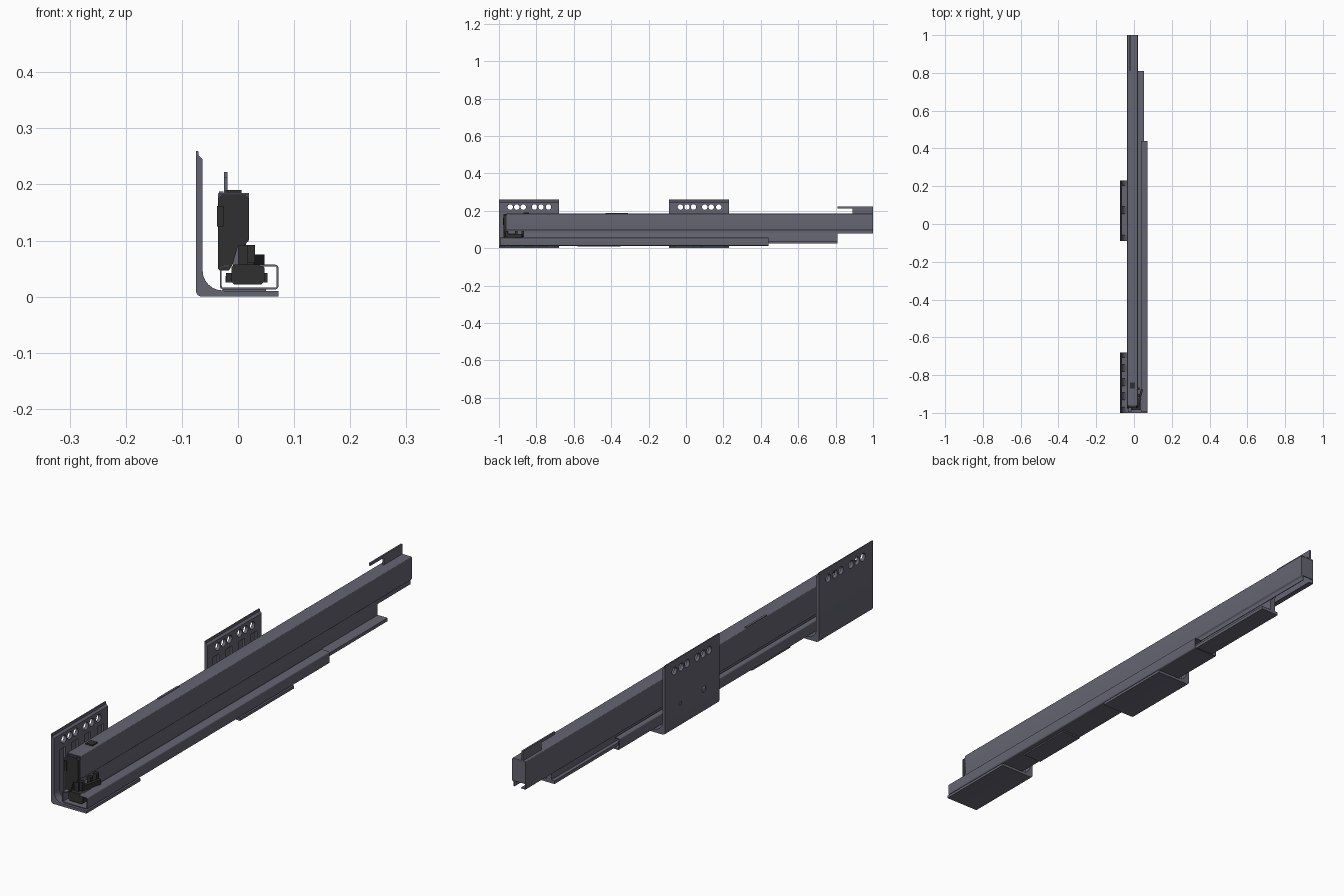
import bpy, bmesh, math
from mathutils import Vector, Matrix

if "Cube" in bpy.data.objects:
    bpy.data.objects.remove(bpy.data.objects["Cube"])

steel = bpy.data.materials.new("steel")
steel.diffuse_color = (0.13, 0.13, 0.17, 1)
steel.use_nodes = True
steel.node_tree.nodes["Principled BSDF"].inputs["Base Color"].default_value = steel.diffuse_color
black = bpy.data.materials.new("black_plastic")
black.diffuse_color = (0.03, 0.03, 0.03, 1)
black.use_nodes = True
black.node_tree.nodes["Principled BSDF"].inputs["Base Color"].default_value = black.diffuse_color


def finish(name, bm, mat):
    bmesh.ops.recalc_face_normals(bm, faces=bm.faces)
    me = bpy.data.meshes.new(name)
    bm.to_mesh(me)
    bm.free()
    me.materials.append(mat)
    ob = bpy.data.objects.new(name, me)
    bpy.context.collection.objects.link(ob)
    return ob


def extrude(name, pts, y0, y1, mat=steel):
    """Closed x-z profile swept along y."""
    bm = bmesh.new()
    f = bm.faces.new([bm.verts.new((x, y0, z)) for x, z in pts])
    g = bmesh.ops.extrude_face_region(bm, geom=[f])
    bmesh.ops.translate(bm, vec=(0, y1 - y0, 0),
                        verts=[v for v in g["geom"] if isinstance(v, bmesh.types.BMVert)])
    return finish(name, bm, mat)


def box(name, x, y, z, mat=steel):
    return extrude(name, [(x[0], z[0]), (x[1], z[0]), (x[1], z[1]), (x[0], z[1])], *y, mat)


def fillet(path, r, n=4):
    """Round the inner corners of an open path."""
    p = [Vector(q) for q in path]
    out = [p[0]]
    for a, b, c in zip(p, p[1:], p[2:]):
        s, e = b + (a - b).normalized() * r, b + (c - b).normalized() * r
        for i in range(n + 1):
            t = i / n
            out.append(s * (1 - t) ** 2 + b * 2 * t * (1 - t) + e * t * t)
    return out + [p[-1]]


def sheet(name, path, t, y0, y1, r=0.006):
    """Bent sheet metal: thicken a path to its left and sweep it."""
    p = fillet(path, r)
    inner = []
    for i, q in enumerate(p):
        d = (p[min(i + 1, len(p) - 1)] - p[max(i - 1, 0)]).normalized()
        inner.append(q + Vector((-d.y, d.x)) * t)
    return extrude(name, [tuple(q) for q in p + inner[::-1]], y0, y1)


# mounting brackets with hole rows, ribs and curved gussets
def bracket(name, y0, extra=()):
    y1 = y0 + 0.32
    ob = extrude(name, [(-.075, .26), (-.071, .26), (-.07, .252), (-.063, .245), (-.063, .19),
                        (-.071, .19), (-.071, .01), (.072, .01), (.072, 0), (-.066, 0),
                        (-.072, .003), (-.075, .009)], y0, y1)
    holes = [(o, .22, .0145) for o in (.06, .095, .13, .19, .225, .265)] + list(extra)
    bm = bmesh.new()
    for o, z, r in holes:
        m = Matrix.Translation((-.069, y0 + o, z)) @ Matrix.Rotation(math.pi / 2, 4, 'Y')
        bmesh.ops.create_cone(bm, cap_ends=True, segments=20, radius1=r, radius2=r,
                              depth=.05, matrix=m)
    cutter = finish(name + "_cutter", bm, steel)
    cutter.hide_render = True
    mod = ob.modifiers.new("holes", 'BOOLEAN')
    mod.operation, mod.solver, mod.object = 'DIFFERENCE', 'EXACT', cutter
    bpy.context.view_layer.objects.active = ob
    bpy.ops.object.modifier_apply(modifier=mod.name)
    bpy.data.objects.remove(cutter)
    curve = [(-.027 - .036 * math.sin(a), .046 - .035 * math.cos(a))
             for a in [i * math.pi / 12 for i in range(7)]]
    prof = [(-.072, .19), (-.072, .009), (-.02, .009)] + curve + [(-.063, .19)]
    for i, (a, b) in enumerate([(0, .032), (.068, .107), (.143, .182), (.218, .257), (.293, .32)]):
        if any(b > o - r and a < o + r for o, z, r in extra):
            # shortened rib above the screw holes
            box(f"{name}_rib_{i}", (-.072, -.063), (y0 + a, y0 + b), (.105, .19))
        else:
            extrude(f"{name}_rib_{i}", prof, y0 + a, y0 + b)


bracket("front_bracket", -1)
bracket("rear_bracket", -.09, [(.09, .085, .012), (.23, .085, .008)])

# cabinet rail: open channel on the brackets
sheet("cabinet_rail", [(-.014, .056), (-.032, .056), (-.032, .013), (.072, .013),
                       (.072, .057), (.038, .057)], .003, -.995, .44)
box("underside_pad", (-.028, .05), (-.58, -.35), (.008, .014))
box("rear_pad", (-.02, .03), (.04, .08), (.004, .014))

# middle rail: T section running between the other two
extrude("middle_rail", [(-.022, .025), (.053, .025), (.053, .037), (.012, .037), (.012, .09),
                        (.007, .1), (.007, .165), (-.014, .165), (-.014, .1), (-.009, .09),
                        (-.009, .037), (-.022, .037)], -.9, .81)

# drawer rail: inverted channel with turned-in lips
sheet("drawer_rail", [(-.016, .08), (-.036, .08), (-.036, .185), (.02, .185),
                      (.02, .1), (.014, .095), (.014, .08)], -.003, -.96, 1, .003)
box("drawer_rail_end", (-.034, .018), (.995, .999), (.1, .183))
box("top_ridge", (-.034, -.026), (-.43, -.31), (.183, .1875))

# rear hook
hook = box("rear_hook_plate", (-.025, -.019), (.89, 1), (.18, .222))
box("rear_hook_finger", (-.025, -.019), (.81, .89), (.212, .222))

# front plastic block
cap = extrude("front_block", [(-.036, .05), (-.033, .047), (-.016, .047), (-.01, .056), (0, .09),
                              (.012, .09), (.02, .105), (.02, .174), (.012, .182),
                              (-.028, .182), (-.036, .174)], -.975, -.955, black)
box("top_button", (-.022, .006), (-.87, -.84), (.18, .19), black)
box("block_side_clip", (-.037, -.026), (-.978, -.97), (.125, .162), black)

# latch under the block
extrude("latch_body", [(-.012, .027), (-.007, .022), (.042, .022), (.047, .027), (.047, .052),
                       (.042, .057), (-.007, .057), (-.012, .052)], -.985, -.93, black)
box("latch_pin", (-.021, .053), (-.965, -.945), (.027, .042), black)
box("latch_neck", (0, .018), (-.97, -.95), (.055, .092), black)
lever = box("latch_lever", (-.006, .006), (-.04, .04), (.057, .075), black)
lever.location = (.032, -.915, 0)
lever.rotation_euler.z = math.radians(-14)
for i, y in enumerate((-.965, -.915, -.88)):
    box(f"latch_tooth_{i}", (.015, .03), (y, y + .014), (.06, .092), black)

# smooth the bends, keep the edges crisp
bpy.ops.object.select_all(action='SELECT')
bpy.ops.object.shade_smooth_by_angle(angle=math.radians(30))
